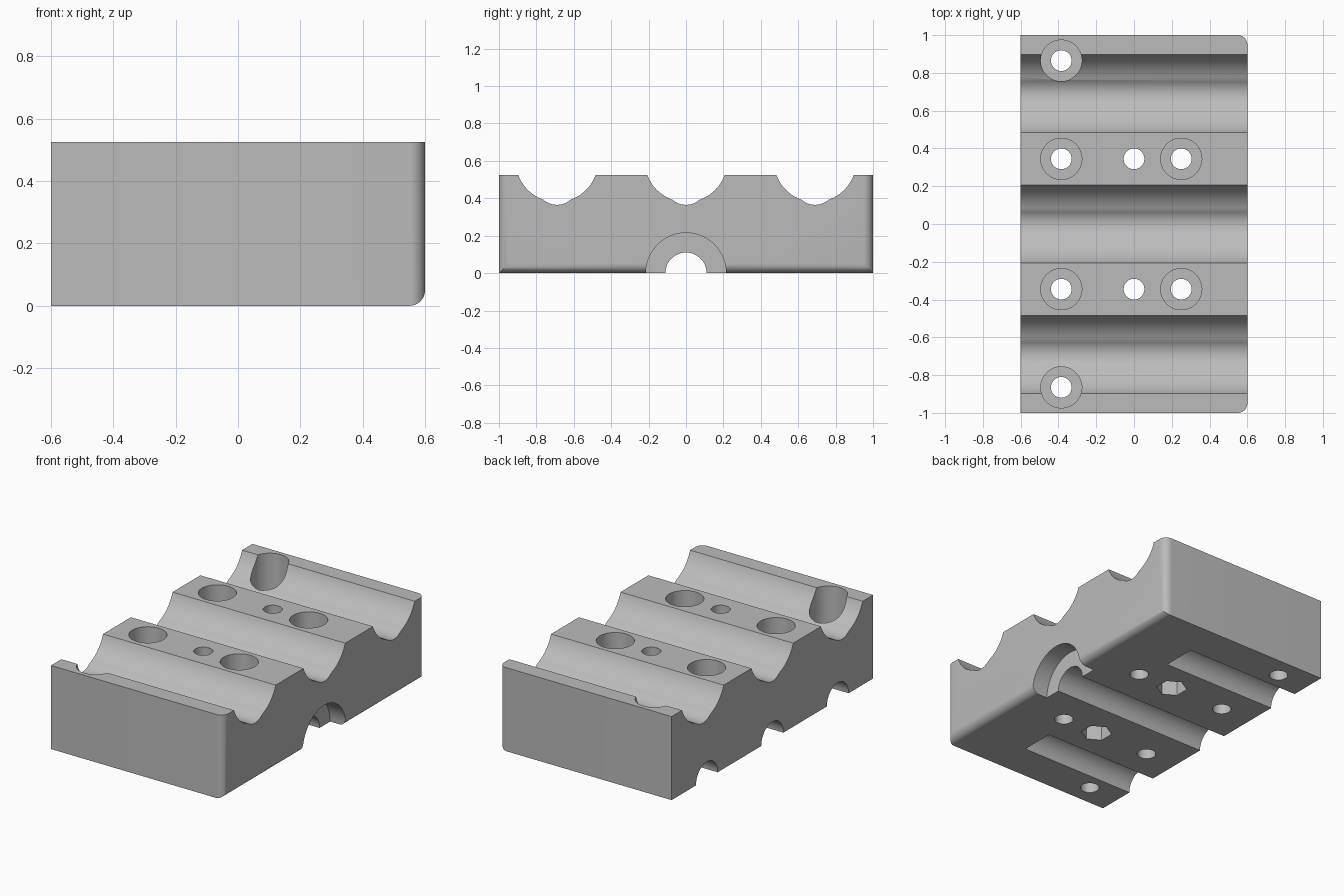
import bpy, bmesh, math
from mathutils import Matrix, Vector

if "Cube" in bpy.data.objects:
    bpy.data.objects.remove(bpy.data.objects["Cube"])

HX, HY, H = 0.6, 1.0, 0.525
grey = bpy.data.materials.new("plain grey")
grey.diffuse_color = (0.5, 0.5, 0.5, 1)
grey.use_nodes = True
grey.node_tree.nodes["Principled BSDF"].inputs["Base Color"].default_value = grey.diffuse_color


def new_object(name, bm):
    bmesh.ops.recalc_face_normals(bm, faces=bm.faces[:])
    me = bpy.data.meshes.new(name)
    bm.to_mesh(me)
    bm.free()
    me.materials.append(grey)
    ob = bpy.data.objects.new(name, me)
    bpy.context.collection.objects.link(ob)
    return ob


def arc(cy, cz, r, a0, a1, n):
    """Points of an arc in y-z; angle measured from straight down."""
    return [(cy + r * math.sin(a0 + (a1 - a0) * i / n),
             cz - r * math.cos(a0 + (a1 - a0) * i / n)) for i in range(n + 1)]


def groove(cy):
    """Wide bearing channel with a narrower rod channel at its bottom."""
    zb, rb, zs, rs = 0.60, 0.22, 0.475, 0.11
    top = math.acos((zb - H) / rb)
    d = zb - zs
    a = (d * d + rb * rb - rs * rs) / (2 * d)
    wide = math.acos(a / rb)
    small = math.asin(rb * math.sin(wide) / rs)
    return (arc(cy, zb, rb, -top, -wide, 12)
            + arc(cy, zs, rs, -small, small, 12)[1:-1]
            + arc(cy, zb, rb, wide, top, 12))


# Block: side profile with three grooves, extruded along x
profile = [(-HY, 0), (-HY, H)]
for cy in (-0.69, 0, 0.69):
    profile += groove(cy)
profile += [(HY, H), (HY, 0)]
bm = bmesh.new()
face = bm.faces.new([bm.verts.new((-HX, y, z)) for y, z in profile])
ext = bmesh.ops.extrude_face_region(bm, geom=[face])
moved = [v for v in ext["geom"] if isinstance(v, bmesh.types.BMVert)]
bmesh.ops.translate(bm, vec=(2 * HX, 0, 0), verts=moved)

# Rounded upright corners on the right end
corners = [e for e in bm.edges if all(v.co.x > HX - 0.001 and abs(v.co.y) > HY - 0.001
                                      for v in e.verts)]
bmesh.ops.bevel(bm, geom=corners, offset=0.05, segments=8, profile=0.5, affect='EDGES')
block = new_object("clamp_block", bm)

cutters = []


def cut(start, end, r, sides=48, turn=0.0):
    """Straight cutter between two points."""
    start, end = Vector(start), Vector(end)
    axis = end - start
    m = (Matrix.Translation((start + end) / 2)
         @ axis.to_track_quat('Z', 'Y').to_matrix().to_4x4()
         @ Matrix.Rotation(turn, 4, 'Z'))
    bm = bmesh.new()
    bmesh.ops.create_cone(bm, cap_ends=True, segments=sides, radius1=r, radius2=r,
                          depth=axis.length, matrix=m)
    ob = new_object("hole_cutter", bm)
    ob.hide_render = True
    cutters.append(ob)


# Underside: through channel, wide pocket at the right, two blind channels
cut((-0.7, 0, 0), (0.7, 0, 0), 0.11)
cut((0.49, 0, 0), (0.7, 0, 0), 0.215)
for s in (-1, 1):
    cut((-0.7, s * 0.65, 0), (0.2, s * 0.65, 0), 0.108)
    # Counterbored screw holes
    for x, y in ((-0.385, 0.865), (-0.385, 0.345), (0.25, 0.345)):
        cut((x, s * y, -0.1), (x, s * y, 0.7), 0.055, 32)
        cut((x, s * y, 0.21), (x, s * y, 0.7), 0.109)
    # Plain hole with a hexagonal nut pocket below
    cut((0, s * 0.345, -0.1), (0, s * 0.345, 0.7), 0.055, 32)
    bm = bmesh.new()
    bmesh.ops.create_cone(bm, cap_ends=True, segments=6, radius1=0.09, radius2=0.09,
                          depth=0.3, matrix=Matrix.Translation((0, s * 0.345, 0)))
    # one corner of the hexagon points along y
    if max(v.co.x for v in bm.verts) > 0.085:
        bmesh.ops.rotate(bm, verts=bm.verts[:], cent=(0, s * 0.345, 0),
                         matrix=Matrix.Rotation(math.pi / 6, 3, 'Z'))
    nut = new_object("nut_cutter", bm)
    nut.hide_render = True
    cutters.append(nut)

for c in cutters:
    mod = block.modifiers.new("hole", 'BOOLEAN')
    mod.operation = 'DIFFERENCE'
    mod.solver = 'EXACT'
    mod.object = c

# Bake the holes and remove the cutters
dg = bpy.context.evaluated_depsgraph_get()
baked = bpy.data.meshes.new_from_object(block.evaluated_get(dg))
block.modifiers.clear()
block.data = baked
baked.materials.clear()
baked.materials.append(grey)
for p in baked.polygons:
    p.material_index = 0
for c in cutters:
    bpy.data.objects.remove(c)

bpy.context.view_layer.objects.active = block
block.select_set(True)
bpy.ops.object.shade_smooth_by_angle(angle=math.radians(30))
